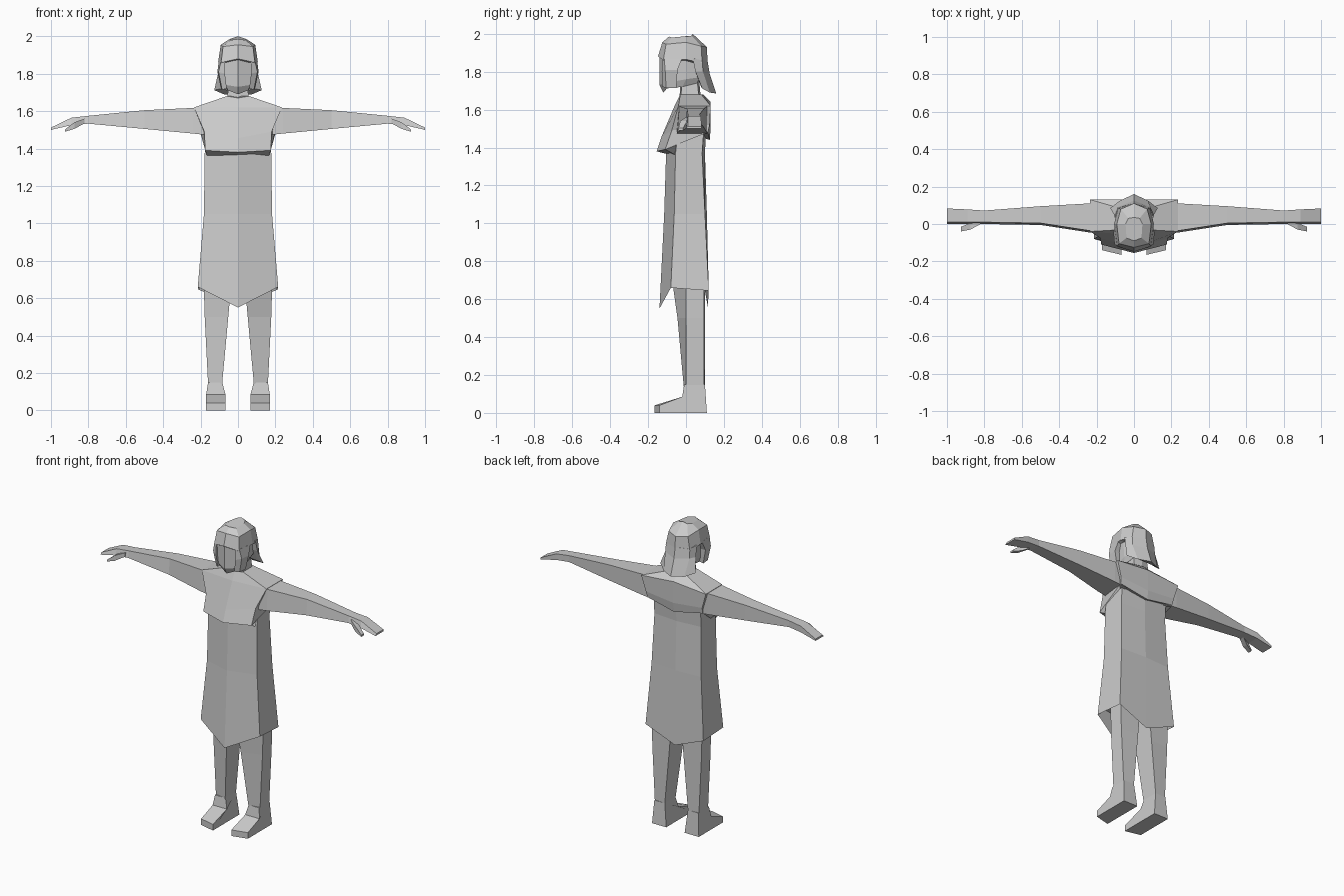
import bpy, bmesh

grey = bpy.data.materials.new("light_grey")
grey.diffuse_color = (0.6, 0.6, 0.6, 1)


def loft(name, rings, both=False):
    """Skin closed rings, cap the ends; both=True adds a copy on the other side."""
    bm = bmesh.new()
    for s in ((1, -1) if both else (1,)):
        loops = [[bm.verts.new((s * x, y, z)) for x, y, z in r] for r in rings]
        n = len(loops[0])
        for a, b in zip(loops, loops[1:]):
            for i in range(n):
                j = (i + 1) % n
                bm.faces.new((a[i], a[j], b[j], b[i]))
        bm.faces.new(loops[0])
        bm.faces.new(loops[-1])
    bmesh.ops.recalc_face_normals(bm, faces=bm.faces)
    me = bpy.data.meshes.new(name)
    bm.to_mesh(me)
    bm.free()
    me.materials.append(grey)
    ob = bpy.data.objects.new(name, me)
    bpy.context.collection.objects.link(ob)
    return ob


def sym(half):
    """Complete a half ring that starts and ends on x = 0."""
    return half + [(-x, y, z) for x, y, z in reversed(half[1:-1])]


def sym_loft(name, halves):
    return loft(name, [sym(h) for h in halves])


# Long tunic with pointed hem and a recessed underside
sym_loft("tunic", [
    [(0, -0.09, 0.70), (0.19, -0.06, 0.70), (0.19, 0.09, 0.70), (0, 0.09, 0.70)],
    [(0, -0.14, 0.55), (0.215, -0.08, 0.66), (0.21, 0.12, 0.645), (0, 0.115, 0.56)],
    [(0, -0.115, 1.05), (0.182, -0.062, 1.05), (0.18, 0.10, 1.05), (0, 0.11, 1.05)],
    [(0, -0.105, 1.37), (0.178, -0.055, 1.37), (0.17, 0.085, 1.37), (0, 0.10, 1.37)],
    [(0, -0.05, 1.58), (0.17, -0.03, 1.58), (0.17, 0.10, 1.58), (0, 0.11, 1.58)],
])

# Chest and shoulder mantle
sym_loft("mantle", [
    [(0, -0.06, 1.355), (0.165, -0.055, 1.36), (0.17, 0.09, 1.48), (0, 0.095, 1.45)],
    [(0, -0.155, 1.38), (0.175, -0.11, 1.39), (0.2, 0.115, 1.48), (0, 0.125, 1.44)],
    [(0, -0.13, 1.455), (0.18, -0.075, 1.49), (0.205, 0.125, 1.52), (0, 0.13, 1.50)],
    [(0, -0.06, 1.62), (0.235, -0.04, 1.62), (0.235, 0.13, 1.62), (0, 0.13, 1.64)],
    [(0, -0.035, 1.67), (0.06, -0.03, 1.68), (0.06, 0.08, 1.68), (0, 0.09, 1.68)],
])

# Arms: x, front y, back y, lower z, upper z
arm = [(0.15, -0.05, 0.11, 1.47, 1.62), (0.24, -0.045, 0.11, 1.48, 1.617),
       (0.50, -0.005, 0.095, 1.505, 1.605), (0.80, 0.0, 0.072, 1.533, 1.575),
       (0.89, 0.0, 0.078, 1.525, 1.565), (1.0, 0.0, 0.083, 1.50, 1.512)]
loft("arms", [[(x, f, z0), (x, b, z0), (x, b, z1), (x, f + 0.01, z1)]
              for x, f, b, z0, z1 in arm], True)

# Thumbs
thumb = [(0.82, 0.0, 0.03, 1.535, 1.56), (0.875, -0.03, 0.005, 1.505, 1.54),
         (0.925, -0.04, -0.015, 1.49, 1.502)]
loft("thumbs", [[(x, f, z0), (x, b, z0), (x, b, z1), (x, f, z1)]
                for x, f, b, z0, z1 in thumb], True)

# Legs: z, inner x, outer x, inner front y, outer front y, back y
leg = [(0.14, 0.085, 0.16, -0.012, 0.0, 0.10), (0.50, 0.052, 0.178, -0.045, 0.0, 0.10),
       (0.75, 0.03, 0.185, -0.08, 0.0, 0.10)]
loft("legs", [[(xi, fi, z), (xo, fo, z), (xo, b - 0.005, z), (xi, b, z)]
              for z, xi, xo, fi, fo, b in leg], True)

# Feet: side profile skinned from inner to outer side
loft("feet", [[(x, 0.11, 0), (x, toe, 0), (x, toe, 0.04), (x, -0.02, 0.085),
               (x + t, -0.01, 0.15), (x + t, 0.10, 0.15)]
              for x, toe, t in ((0.067, -0.165, 0.017), (0.17, -0.14, -0.01))], True)

# Neck
sym_loft("neck", [
    [(0, -0.035, 1.64), (0.06, -0.03, 1.64), (0.06, 0.07, 1.64), (0, 0.08, 1.64)],
    [(0, -0.03, 1.75), (0.05, -0.02, 1.75), (0.05, 0.06, 1.75), (0, 0.07, 1.75)],
])

# Head
sym_loft("head", [
    [(0, -0.12, 1.69), (0.055, -0.10, 1.712), (0.06, -0.02, 1.72), (0.05, 0.06, 1.74), (0, 0.07, 1.74)],
    [(0, -0.14, 1.73), (0.068, -0.112, 1.74), (0.075, 0, 1.76), (0.065, 0.07, 1.77), (0, 0.08, 1.77)],
    [(0, -0.14, 1.88), (0.075, -0.115, 1.87), (0.085, 0, 1.88), (0.07, 0.08, 1.88), (0, 0.09, 1.88)],
])

# Hair: cap, flared back and side locks
sym_loft("hair_cap", [
    [(0, -0.12, 1.86), (0.07, -0.10, 1.85), (0.085, 0, 1.86), (0.07, 0.07, 1.84), (0, 0.09, 1.83)],
    [(0, -0.148, 1.88), (0.09, -0.12, 1.86), (0.106, 0, 1.865), (0.088, 0.085, 1.845), (0, 0.115, 1.83)],
    [(0, -0.125, 1.955), (0.08, -0.105, 1.945), (0.092, 0, 1.955), (0.07, 0.08, 1.935), (0, 0.11, 1.93)],
    [(0, -0.09, 1.985), (0.04, -0.075, 1.98), (0.045, 0, 1.985), (0.03, 0.03, 1.99), (0, 0.035, 2.0)],
])
sym_loft("back_hair", [
    [(0, 0.16, 1.685), (0.075, 0.125, 1.69), (0.127, 0.085, 1.712), (0.09, 0.08, 1.72), (0, 0.12, 1.70)],
    [(0, 0.125, 1.79), (0.088, 0.09, 1.80), (0.107, 0.05, 1.80), (0.075, 0.05, 1.80), (0, 0.08, 1.80)],
    [(0, 0.113, 1.86), (0.085, 0.085, 1.86), (0.103, 0.035, 1.87), (0.075, 0.04, 1.87), (0, 0.08, 1.87)],
])
loft("side_locks", [
    [(0.06, -0.125, 1.72), (0.085, -0.105, 1.715), (0.09, -0.05, 1.715), (0.06, -0.05, 1.72)],
    [(0.07, -0.128, 1.80), (0.104, -0.11, 1.81), (0.11, -0.045, 1.81), (0.07, -0.045, 1.81)],
    [(0.07, -0.125, 1.87), (0.09, -0.115, 1.87), (0.103, -0.02, 1.87), (0.07, -0.02, 1.87)],
], True)
